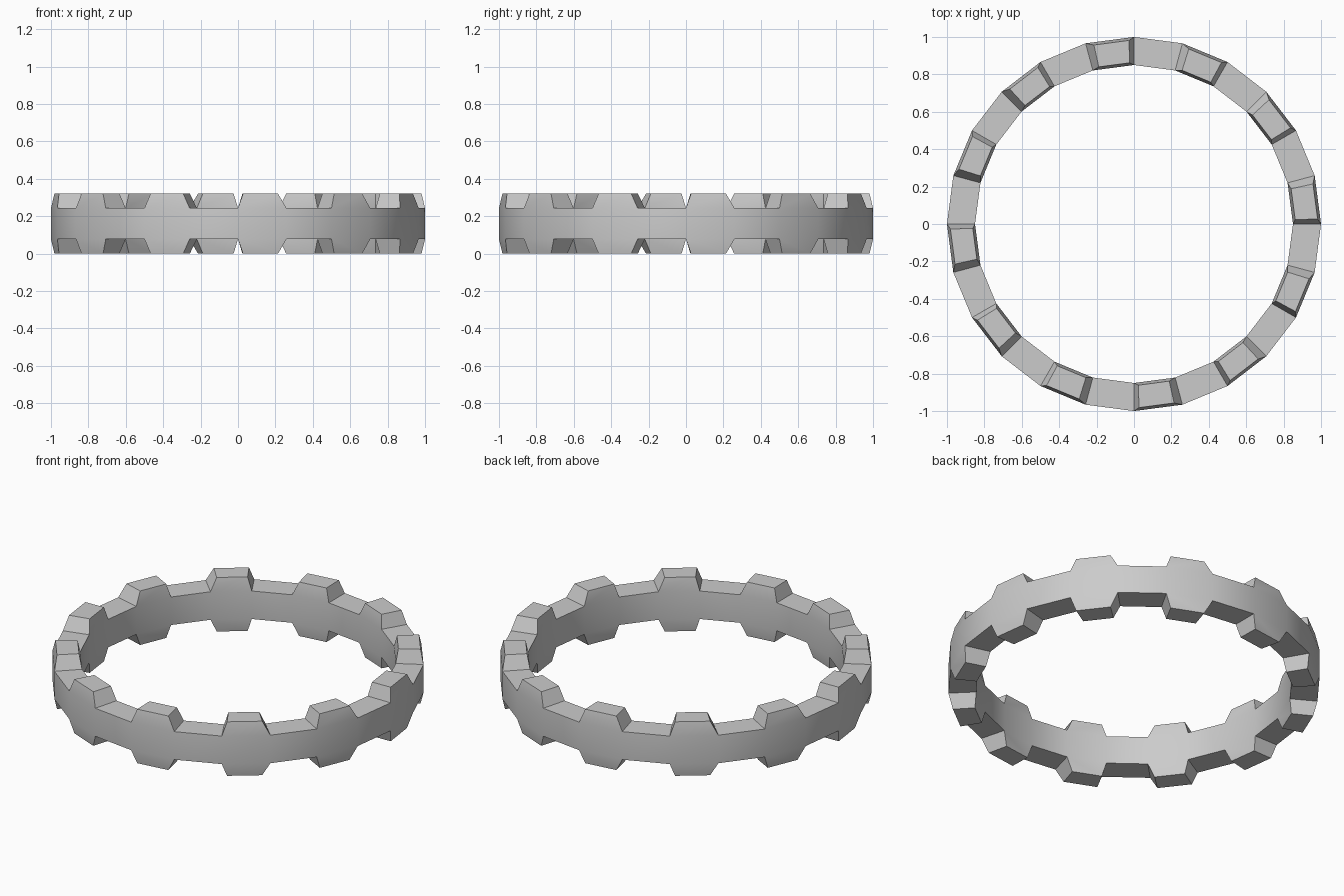
import bpy, bmesh
from math import cos, sin, pi

if "Cube" in bpy.data.objects:
    bpy.data.objects.remove(bpy.data.objects["Cube"])

SEG, R_OUT, R_IN = 24, 1.0, 0.85
Z_LOW, Z_HIGH, HEIGHT = 0.077, 0.243, 0.32
START, END, RADIAL = 0.105, 0.84, 0.1   # tooth tip insets as fractions

bm = bmesh.new()

# Band: a four-corner section swept round 24 flat segments
def section(i):
    a = 2 * pi * i / SEG
    return [bm.verts.new((r * cos(a), r * sin(a), z)) for r, z in
            ((R_OUT, Z_LOW), (R_OUT, Z_HIGH), (R_IN, Z_HIGH), (R_IN, Z_LOW))]

rings = [section(i) for i in range(SEG)]

def tooth(base, z):
    # base runs outer-start, outer-end, inner-end, inner-start
    a, b, c, d = [v.co for v in base]
    def tip(u, w):
        p = a.lerp(b, u).lerp(d.lerp(c, u), w)
        return bm.verts.new((p.x, p.y, z))
    top = [tip(START, RADIAL), tip(END, RADIAL),
           tip(END, 1 - RADIAL), tip(START, 1 - RADIAL)]
    for k in range(4):
        n = (k + 1) % 4
        bm.faces.new((base[k], base[n], top[n], top[k]))
    bm.faces.new(top)

for i in range(SEG):
    p, q = rings[i], rings[(i + 1) % SEG]
    bm.faces.new((p[0], q[0], q[1], p[1]))
    bm.faces.new((p[2], q[2], q[3], p[3]))
    # Tapered teeth on every other segment, above and below
    upper, lower = (p[1], q[1], q[2], p[2]), (p[0], q[0], q[3], p[3])
    if i % 2 == 0:
        tooth(upper, HEIGHT)
        tooth(lower, 0.0)
    else:
        bm.faces.new(upper)
        bm.faces.new(lower)

bmesh.ops.recalc_face_normals(bm, faces=bm.faces)
mesh = bpy.data.meshes.new("toothed_ring")
bm.to_mesh(mesh)
bm.free()
ring = bpy.data.objects.new("toothed_ring", mesh)
bpy.context.collection.objects.link(ring)
bpy.context.view_layer.objects.active = ring
ring.select_set(True)
bpy.ops.object.shade_smooth_by_angle(angle=pi / 6)
